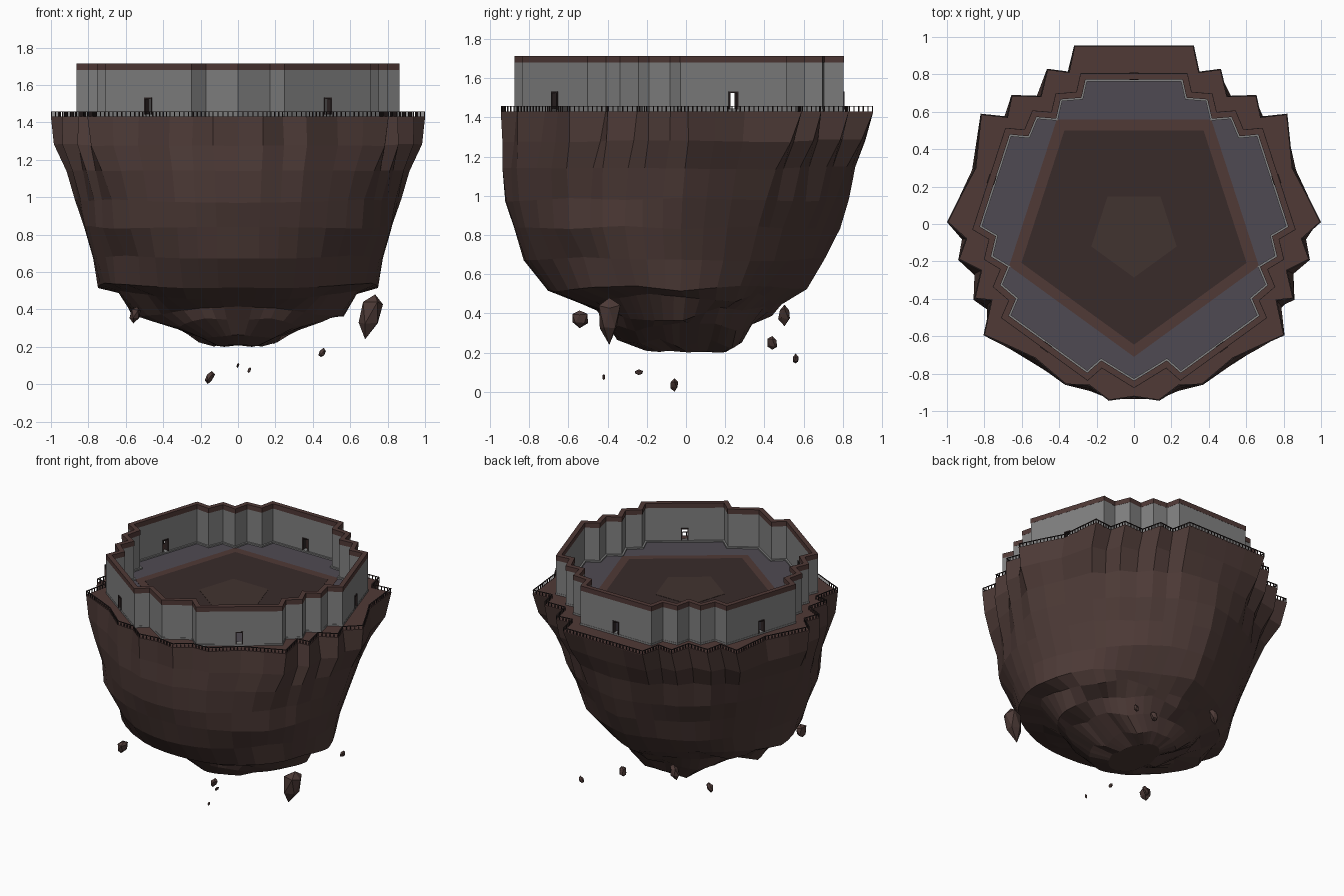
import bpy, bmesh, random
from math import sin, cos, pi, radians, atan2
from mathutils import Vector, Matrix

if "Cube" in bpy.data.objects:
    bpy.data.objects.remove(bpy.data.objects["Cube"])

random.seed(11)
CY = -0.01                      # centre of the five-sided court


def mat(name, rgb):
    m = bpy.data.materials.new(name)
    m.diffuse_color = (*rgb, 1)
    m.use_nodes = True
    m.node_tree.nodes["Principled BSDF"].inputs["Base Color"].default_value = m.diffuse_color
    return m


ROCK = mat("rock", (.075, .043, .038))
TRIM = mat("trim", (.08, .041, .037))
DARK = mat("dark_floor", (.040, .024, .023))
MID = mat("centre_floor", (.053, .033, .029))
SLATE = mat("slate_floor", (.078, .068, .085))
STONE = mat("wall_stone", (.22, .22, .22))
IRON = mat("iron", (.03, .02, .02))


def finish(name, bm, m):
    bmesh.ops.recalc_face_normals(bm, faces=bm.faces[:])
    me = bpy.data.meshes.new(name)
    bm.to_mesh(me)
    bm.free()
    ob = bpy.data.objects.new(name, me)
    bpy.context.collection.objects.link(ob)
    me.materials.append(m)
    return ob


def offset(pts, d):
    """Grow a counter-clockwise outline by d with mitred corners."""
    out, n = [], len(pts)
    for i in range(n):
        a, b, c = (Vector(pts[(i + k) % n]) for k in (-1, 0, 1))
        e1, e2 = (b - a).normalized(), (c - b).normalized()
        n1, n2 = Vector((e1.y, -e1.x)), Vector((e2.y, -e2.x))
        out.append(b + (n1 + n2) * d / max(.35, 1 + n1.dot(n2)))
    return out


def loft(bm, rings, cap=True, close=False):
    vs = [[bm.verts.new(p) for p in r] for r in rings]
    n = len(vs[0])
    for a, b in list(zip(vs, vs[1:])) + ([(vs[-1], vs[0])] if close else []):
        for i in range(n):
            j = (i + 1) % n
            bm.faces.new((a[i], a[j], b[j], b[i]))
    if cap:
        bm.faces.new(vs[0])
        bm.faces.new(vs[-1])


def at(pts, z):
    return [(p[0], p[1], z) for p in pts]


def slab(name, pts, z0, z1, m):
    bm = bmesh.new()
    loft(bm, [at(pts, z0), at(pts, z1)])
    return finish(name, bm, m)


def band(name, inner, outer, z0, z1, m):
    bm = bmesh.new()
    loft(bm, [at(outer, z0), at(outer, z1), at(inner, z1), at(inner, z0)], False, True)
    return finish(name, bm, m)


def box(bm, centre, size, ang=0):
    M = (Matrix.Translation(centre) @ Matrix.Rotation(ang, 4, 'Z')
         @ Matrix.Diagonal((*size, 1)))
    bmesh.ops.create_cube(bm, size=1, matrix=M)


# Jagged rim outline: right half from front to back, then mirrored
half = [(0, -.925), (.135, -.945), (.24, -.865), (.365, -.86), (.53, -.72), (.67, -.655),
        (.805, -.595), (.765, -.41), (.855, -.40), (.82, -.25), (.94, -.19), (.90, -.08),
        (1, .01), (.93, .15), (.85, .30), (.82, .59), (.68, .575), (.655, .69), (.50, .685),
        (.465, .83), (.35, .815), (.32, .955), (.16, .955), (0, .955)]
rim = half + [(-x, y) for x, y in half[-2:0:-1]]
N, H = len(rim), len(half)


def coarse(amp):
    """Random values that change slowly around the rock, for big facets."""
    k = [random.uniform(-amp, amp) for _ in range(H // 3 + 2)]
    return [k[i // 3] + (k[i // 3 + 1] - k[i // 3]) * (i % 3) / 3 for i in range(H)]


# Floating rock: z, half width, front, back, spikiness, roughness, back-diagonal trim
levels = [(1.28, .985, -.94, .915, .65, .01, .02), (1.14, .925, -.95, .865, .35, .015, .05),
          (.98, .87, -.93, .825, .15, .015, .06), (.84, .835, -.895, .785, .06, .02, .07),
          (.68, .78, -.81, .715, 0, .02, .09), (.525, .75, -.71, .61, 0, .025, .11),
          (.475, .65, -.55, .51, 0, .05, .1), (.40, .56, -.46, .40, 0, .055, .05),
          (.32, .42, -.40, .31, 0, .055, 0), (.25, .24, -.34, .26, 0, .045, 0),
          (.205, .13, -.21, .21, 0, .015, 0)]
rings = [at(rim, 1.428)]
for z, hx, yf, yb, spike, jit, trim in levels:
    side, cy = [], (yf + yb) / 2
    rough, bump = coarse(jit), coarse(jit)
    for i, (x, y) in enumerate(half):
        even = -pi / 2 + pi * i / (H - 1)
        a = .6 * atan2(y, x) + .4 * even
        k = 1 + rough[i] / max(hx, .3)
        if a > 0:
            k -= trim * sin(2 * a)
        ex, ey = hx * cos(a) * k, cy + (yb - yf) / 2 * sin(a) * k
        px, py = x * hx, (y / .955 * yb if y > 0 else -y / .945 * yf)
        ex, ey = ex + (px - ex) * spike, ey + (py - ey) * spike
        side.append((0 if i in (0, H - 1) else ex, ey, max(.2, z + bump[i] * .7)))
    rings.append(side + [(-x, y, zz) for x, y, zz in side[-2:0:-1]])
bm = bmesh.new()
loft(bm, rings)
finish("floating_rock", bm, ROCK)
slab("rim_terrace", rim, 1.426, 1.431, TRIM)

# Loose rock fragments: centre, then bounding size
chunks = [((.71, -.39, .36), (.13, .11, .24)), ((-.55, -.54, .37), (.06, .08, .09)),
          ((-.26, .50, .39), (.07, .06, .11)), ((.20, .44, .25), (.05, .05, .07)),
          ((.45, .56, .17), (.04, .03, .05)), ((-.15, -.06, .035), (.055, .04, .07)),
          ((0, -.24, .10), (.015, .04, .03)), ((.06, -.42, .075), (.02, .015, .03))]
for i, (c, s) in enumerate(chunks):
    bm = bmesh.new()
    bmesh.ops.create_icosphere(bm, subdivisions=1, radius=1)
    for v in bm.verts:
        v.co *= random.uniform(.7, 1.1)
        v.co.x += v.co.z * .4
    for ax in range(3):
        lo, hi = (f(v.co[ax] for v in bm.verts) for f in (min, max))
        for v in bm.verts:
            v.co[ax] = c[ax] + ((v.co[ax] - lo) / (hi - lo) - .5) * s[ax]
    finish(f"rock_fragment_{i + 1}", bm, ROCK)

# Rim railing: slim hand rail on many posts
band("hand_rail", offset(rim, -.007), rim, 1.455, 1.459, IRON)
bm = bmesh.new()
line = offset(rim, -.0035)
for i in range(N):
    a, b = line[i], line[(i + 1) % N]
    d = b - a
    n = max(1, round(d.length / .025))
    for k in range(n):
        p = a + d * k / n
        box(bm, (p.x, p.y, 1.443), (.005, .005, .026), atan2(d.y, d.x))
finish("rail_posts", bm, IRON)

# Court wall outline: zigzag bastion at each of five corners
zig = [(.788, -.25), (.722, -.175), (.78, -.08), (.711, 0),
       (.78, .08), (.722, .175), (.788, .25)]
prow = [(.788, -.25), (.722, -.175), (.83, 0), (.722, .175), (.788, .25)]
inner = []
for k in range(5):
    a = radians(270 + 72 * k)
    for e, t in (zig if k else prow):
        inner.append((e * cos(a) - t * sin(a), CY + e * sin(a) + t * cos(a)))
outer = offset(inner, .03)
wall = band("court_wall", inner, outer, 1.42, 1.68, STONE)
band("wall_coping", offset(inner, -.002), offset(outer, .001), 1.68, 1.715, TRIM)
band("wall_footing", offset(inner, -.012), offset(outer, .002), 1.42, 1.444, STONE)

# Doorways cut through the middle of every straight side
cut, frame = bmesh.new(), bmesh.new()
for k in range(5):
    a = radians(18 + 72 * k)
    u, t = Vector((cos(a), sin(a), 0)), Vector((-sin(a), cos(a), 0))
    c = Vector((0, CY, 0)) + u * .8
    box(cut, c + Vector((0, 0, 1.487)), (.2, .045, .084), a)
    for s in (-1, 1):
        box(frame, c + t * s * .0215 + Vector((0, 0, 1.487)), (.04, .007, .09), a)
    box(frame, c + Vector((0, 0, 1.529)), (.04, .05, .007), a)
finish("door_frames", frame, IRON)
cutter = finish("door_cutter", cut, IRON)
cutter.hide_render = True
mod = wall.modifiers.new("doors", 'BOOLEAN')
mod.operation, mod.object, mod.solver = 'DIFFERENCE', cutter, 'EXACT'
dg = bpy.context.evaluated_depsgraph_get()
wall.data = bpy.data.meshes.new_from_object(wall.evaluated_get(dg))
wall.modifiers.clear()
bpy.data.objects.remove(cutter)


# Court floor and nested pentagons
def pentagon(r, cy):
    return [(r * cos(radians(270 + 72 * k)), cy + r * sin(radians(270 + 72 * k)))
            for k in range(5)]


slab("court_floor", inner, 1.42, 1.434, SLATE)
slab("plaza_border", pentagon(.702, -.008), 1.425, 1.436, TRIM)
slab("plaza", pentagon(.633, -.012), 1.425, 1.438, DARK)
slab("plaza_centre", pentagon(.24, -.046), 1.425, 1.44, MID)
